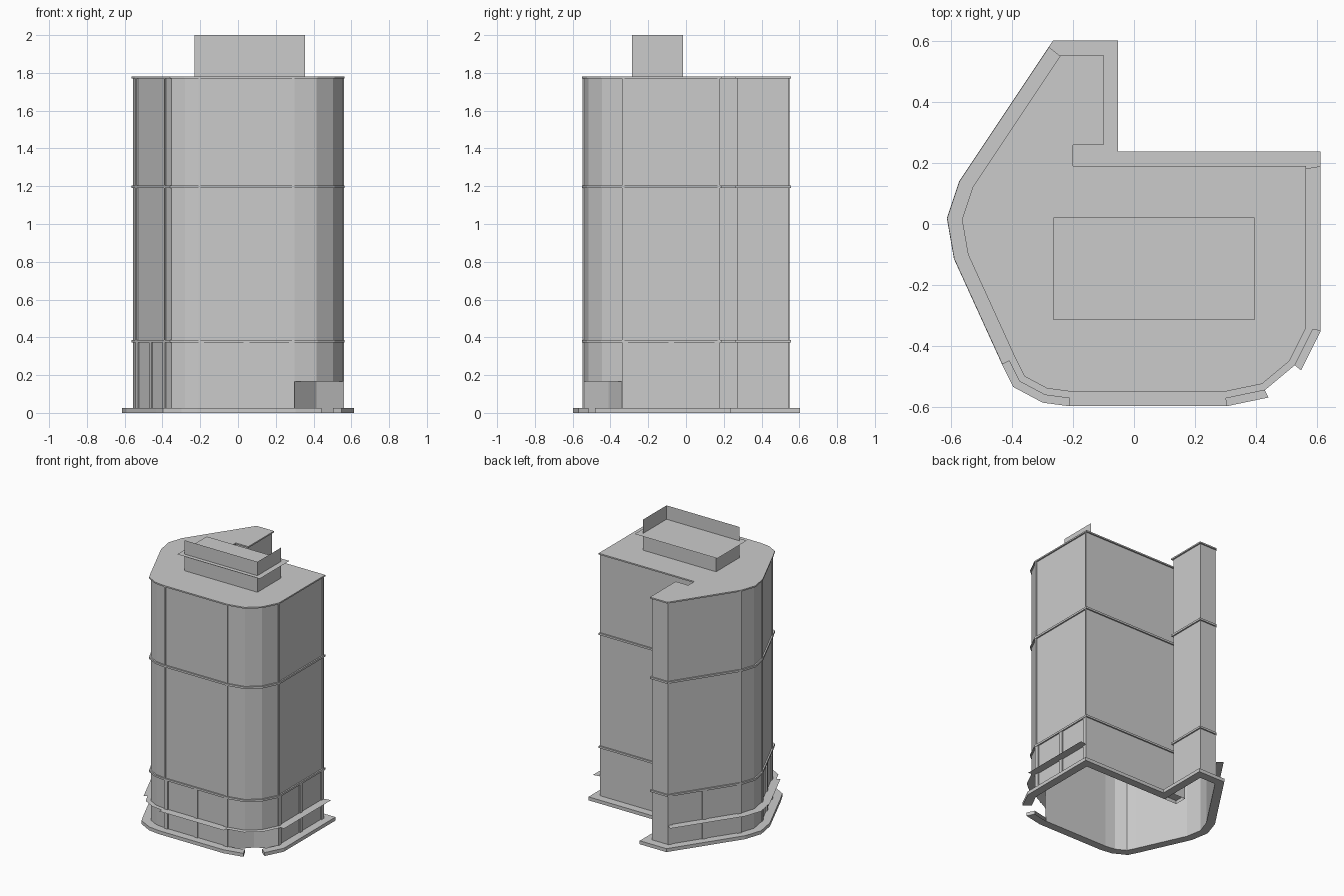
import bpy
from mathutils import Vector

if "Cube" in bpy.data.objects:
    bpy.data.objects.remove(bpy.data.objects["Cube"])

# Footprint, clockwise seen from above
P = [Vector(p) for p in [
    (-0.24, 0.555), (-0.10, 0.555), (-0.10, 0.26), (-0.20, 0.26), (-0.20, 0.19),
    (0.565, 0.19), (0.565, -0.34), (0.51, -0.45), (0.42, -0.525), (0.30, -0.55),
    (-0.21, -0.55), (-0.285, -0.54), (-0.36, -0.50), (-0.39, -0.44),
    (-0.545, -0.10), (-0.565, 0.015), (-0.53, 0.12)]]
N = len(P)


def normal(a, b):
    d = (b - a).normalized()
    return Vector((-d.y, d.x))


def offset(pts, dist):
    """Mitred offset, positive = outward."""
    out = []
    for i, p in enumerate(pts):
        n1 = normal(pts[i - 1], p)
        n2 = normal(p, pts[(i + 1) % len(pts)])
        out.append(p + (n1 + n2) * dist / (1 + n1.dot(n2)))
    return out


def make(name, faces):
    """Mesh object from a list of faces given as corner positions."""
    verts, index, polys = [], {}, []
    for f in faces:
        poly = []
        for v in f:
            k = tuple(round(c, 5) for c in v)
            if k not in index:
                index[k] = len(verts)
                verts.append(k)
            poly.append(index[k])
        polys.append(poly)
    me = bpy.data.meshes.new(name)
    me.from_pydata(verts, [], polys)
    ob = bpy.data.objects.new(name, me)
    bpy.context.collection.objects.link(ob)
    return ob


def wall(a, b, z0, z1):
    return [(b.x, b.y, z0), (a.x, a.y, z0), (a.x, a.y, z1), (b.x, b.y, z1)]


def flat(pts, z):
    return [(p.x, p.y, z) for p in pts]


def ring(inner, outer, z0, z1, skip=()):
    """Band between two outlines, with end caps beside skipped edges."""
    faces, n = [], len(inner)
    for i in range(n):
        if i in skip:
            continue
        j = (i + 1) % n
        faces += [wall(outer[i], outer[j], z0, z1),
                  flat([inner[i], inner[j], outer[j], outer[i]][::-1], z1),
                  flat([inner[i], inner[j], outer[j], outer[i]], z0)]
        if j in skip:
            faces.append(wall(outer[j], inner[j], z0, z1))
        if (i - 1) % n in skip:
            faces.append(wall(inner[i], outer[i], z0, z1))
    return faces


W = offset(P, -0.01)
ROOF, DOOR = 1.77, 0.165
DOOR_EDGES = (6, 7, 8)

# Outer walls, raised above the corner opening
make("walls", [wall(W[i], W[(i + 1) % N], DOOR if i in DOOR_EDGES else 0, ROOF)
               for i in range(N)])

# Recessed corner entrance with ceiling
back = Vector((0.415, -0.41))
make("entrance_recess", [wall(W[6], back, 0, DOOR), wall(back, W[9], 0, DOOR),
                         flat([W[6], W[7], W[8], W[9], back], DOOR)])

# Floor ledges and roof
for name, z in (("lower_ledge", 0.373), ("middle_ledge", 1.19)):
    make(name, ring(W, P, z, z + 0.014))
make("roof", [wall(P[i], P[(i + 1) % N], ROOF, 1.78) for i in range(N)]
     + [flat(P[::-1], 1.78)] + ring(W, P, ROOF, 1.78)[2::3])

# Pavement slab around the foot (back pocket filled, gap at the entrance)
foot = P[:2] + [Vector((-0.10, 0.19))] + P[5:]
make("base_slab", ring(offset(foot, -0.01), offset(foot, 0.048), 0, 0.025, skip=(5,)))
make("base_pocket", [flat([W[2], W[3], W[4], Vector((-0.10, 0.18))], 0.025)])

# Flat canopy: wide on straight sides, narrow around the corners
canopy = []
for i in range(5, N):
    w = offset(P, 0.022 if i in (6, 7, 8, 10, 11, 12) else 0.047)
    j = (i + 1) % N
    a, b = w[i], w[j]
    if i == 5:
        a = Vector((a.x, P[5].y))
    if j == 0:
        b = P[0] + normal(P[-1], P[0]) * 0.047
    canopy.append(flat([W[j], W[i], a, b], DOOR))
make("canopy", canopy)


def strips(name, ts, width, z0, z1):
    """Vertical strips standing slightly proud of the straight sides."""
    faces = []
    for i in (5, 9, 13, 16):
        a, b = W[i], W[(i + 1) % N]
        d, n = (b - a).normalized(), normal(a, b) * 0.007
        length = (b - a).length
        for t in ts:
            c = a + d * (width / 2 + t * (length - width))
            p, q = c - d * width / 2, c + d * width / 2
            faces += [wall(p, p + n, z0, z1), wall(p + n, q + n, z0, z1),
                      wall(q + n, q, z0, z1)]
    make(name, faces)


# Ground floor posts and full-height seams
strips("ground_posts", (0, 0.5, 1), 0.03, 0.025, 0.373)
strips("wall_seams", (0, 1), 0.012, 0.387, ROOF)

# Rooftop box, its overhanging plate, and the sign panels on two sides
box = [Vector(p) for p in [(-0.23, -0.015), (0.355, -0.015), (0.355, -0.285), (-0.23, -0.285)]]
make("roof_box", [wall(box[i], box[(i + 1) % 4], 1.78, 1.9) for i in range(4)])
plate = [Vector(p) for p in [(-0.265, 0.022), (-0.265, -0.315), (0.395, -0.315), (0.395, 0.022)]]
make("roof_box_plate", [flat(plate, 1.9)])
make("sign_panels", [wall(box[1], box[2], 1.9, 2.0), wall(box[2], box[3], 1.9, 2.0)])
